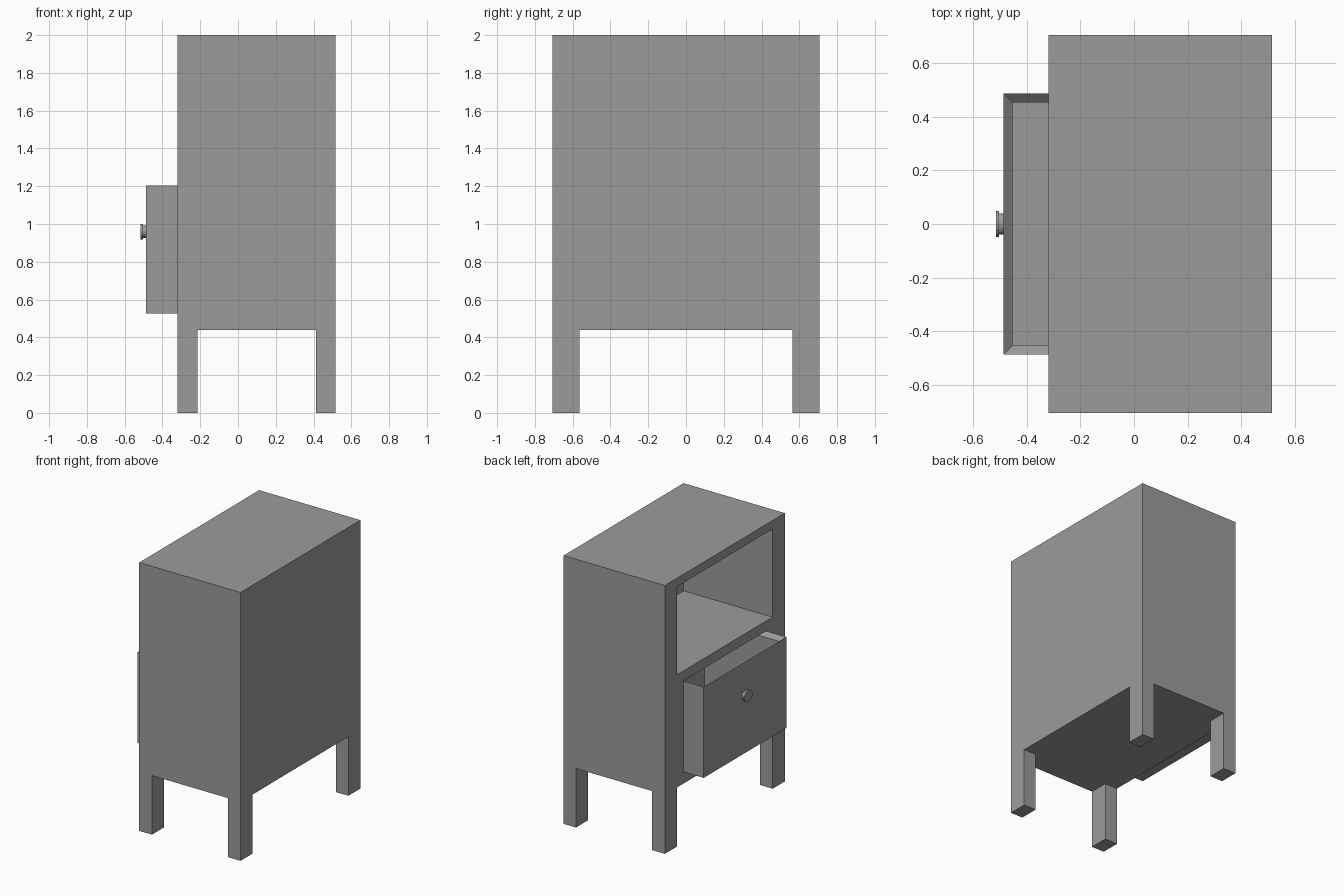
import bpy, bmesh
from mathutils import Matrix, Vector

if "Cube" in bpy.data.objects:
    bpy.data.objects.remove(bpy.data.objects["Cube"])


def make(name, bm):
    bmesh.ops.recalc_face_normals(bm, faces=bm.faces)
    me = bpy.data.meshes.new(name)
    bm.to_mesh(me)
    bm.free()
    ob = bpy.data.objects.new(name, me)
    bpy.context.scene.collection.objects.link(ob)
    return ob


def box_bm(lo, hi):
    lo, hi = Vector(lo), Vector(hi)
    bm = bmesh.new()
    bmesh.ops.create_cube(bm, size=1)
    bmesh.ops.scale(bm, vec=hi - lo, verts=bm.verts)
    bmesh.ops.translate(bm, vec=(lo + hi) / 2, verts=bm.verts)
    return bm


# Cabinet: one block, with the leg gaps, shelf niche and drawer bay cut away
cabinet = make("cabinet", box_bm((-0.32, -0.706, 0), (0.515, 0.706, 2)))
cuts = {
    "leg_gap_side": ((-0.215, -1, -0.2), (0.413, 1, 0.44)),
    "leg_gap_front": ((-1, -0.564, -0.2), (1, 0.564, 0.44)),
    "shelf_niche": ((-1, -0.562, 1.28), (0.413, 0.562, 1.936)),
    "drawer_bay": ((-1, -0.488, 0.526), (0.413, 0.488, 1.206)),
}
cutters = []
for name, (lo, hi) in cuts.items():
    cutter = make(name + "_cutter", box_bm(lo, hi))
    cutter.hide_render = True
    cutters.append(cutter)
    mod = cabinet.modifiers.new(name, 'BOOLEAN')
    mod.operation = 'DIFFERENCE'
    mod.solver = 'EXACT'
    mod.object = cutter
bpy.context.view_layer.objects.active = cabinet
for mod in list(cabinet.modifiers):
    bpy.ops.object.modifier_apply(modifier=mod.name)
for cutter in cutters:
    bpy.data.objects.remove(cutter)

# Drawer: open box pulled part way out, rim chamfered inwards
bm = box_bm((-0.487, -0.487, 0.527), (0.2, 0.487, 1.205))
bmesh.ops.recalc_face_normals(bm, faces=bm.faces)
top = max(bm.faces, key=lambda f: f.calc_center_median().z)
bmesh.ops.inset_region(bm, faces=[top], thickness=0.032, use_even_offset=True)
bmesh.ops.translate(bm, vec=(0, 0, -0.03), verts=top.verts)
ext = bmesh.ops.extrude_discrete_faces(bm, faces=[top])
bmesh.ops.translate(bm, vec=(0, 0, -0.612), verts=ext["faces"][0].verts)
make("drawer", bm)


# Knob: short stem and wider disc, slightly flattened
def disc(name, x0, x1, ry, rz):
    bm = bmesh.new()
    bmesh.ops.create_cone(bm, cap_ends=True, segments=16,
                          radius1=1, radius2=1, depth=1)
    bmesh.ops.rotate(bm, verts=bm.verts,
                     matrix=Matrix.Rotation(1.5707963, 3, 'Y'))
    bmesh.ops.scale(bm, vec=(x1 - x0, ry, rz), verts=bm.verts)
    bmesh.ops.translate(bm, vec=((x0 + x1) / 2, 0, 0.96), verts=bm.verts)
    return make(name, bm)


disc("knob_stem", -0.505, -0.485, 0.04, 0.033)
disc("knob_head", -0.515, -0.504, 0.049, 0.041)

# One darker grey for every part
grey = bpy.data.materials.new("dark_grey")
grey.diffuse_color = (0.33, 0.33, 0.33, 1)
grey.use_nodes = True
grey.node_tree.nodes["Principled BSDF"].inputs["Base Color"].default_value = grey.diffuse_color
for ob in bpy.context.scene.objects:
    ob.data.materials.clear()
    ob.data.materials.append(grey)
